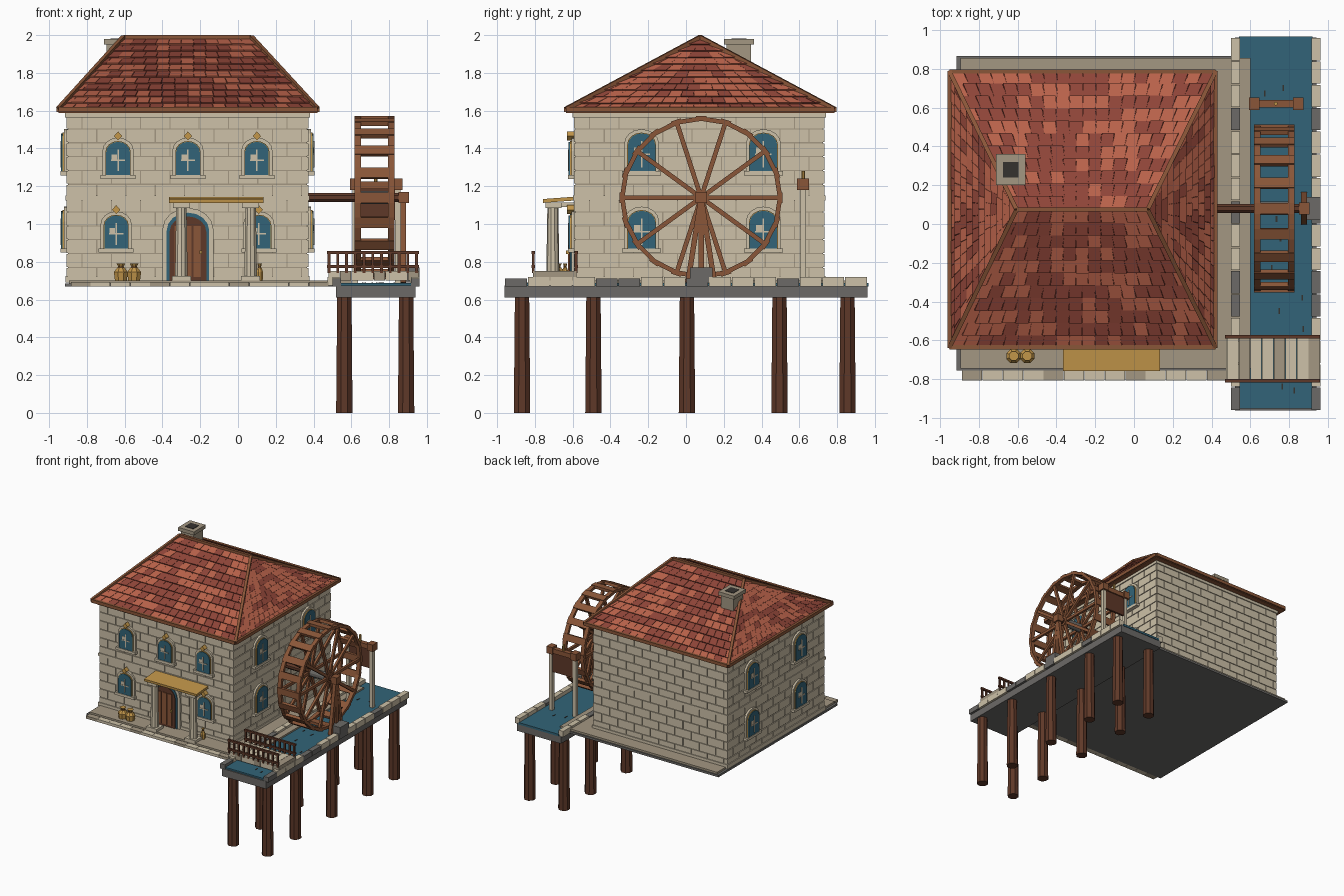
import bpy, bmesh, math, random
from mathutils import Vector, Matrix

random.seed(4)
cube = bpy.data.objects.get("Cube")
if cube:
    bpy.data.objects.remove(cube)

# Palette
PALETTE = {"pale_stone": "CDC1A8", "tan_stone": "A39782", "grey_stone": "6C6A67", "water_teal": "326478",
           "red_tile": "B9624A", "dark_tile": "8F4538", "wood": "8A5638", "dark_wood": "5E3828",
           "gold": "C2964A", "charcoal": "35322F"}
NAMES = list(PALETTE)
MATS = []


def linear(c):
    return c / 12.92 if c < 0.04045 else ((c + 0.055) / 1.055) ** 2.4


for name, code in PALETTE.items():
    col = [linear(int(code[i:i + 2], 16) / 255) for i in (0, 2, 4)] + [1]
    m = bpy.data.materials.new(name)
    m.use_nodes = True
    m.diffuse_color = col
    bsdf = next(n for n in m.node_tree.nodes if n.type == "BSDF_PRINCIPLED")
    bsdf.inputs["Base Color"].default_value = col
    bsdf.inputs["Roughness"].default_value = 0.9
    MATS.append(m)


class Part:
    """Collects simple solids into one named object."""

    def __init__(self, name):
        self.name, self.bm = name, bmesh.new()

    def loft(self, low, high, mat):
        a = [self.bm.verts.new(p) for p in low]
        b = [self.bm.verts.new(p) for p in high]
        n = len(a)
        faces = [self.bm.faces.new(a[::-1]), self.bm.faces.new(b)]
        faces += [self.bm.faces.new((a[i], a[(i + 1) % n], b[(i + 1) % n], b[i])) for i in range(n)]
        for f in faces:
            f.material_index = NAMES.index(mat)

    def box(self, x0, x1, y0, y1, z0, z1, mat, M=Matrix()):
        c = [(x0, y0), (x1, y0), (x1, y1), (x0, y1)]
        self.loft([M @ Vector((x, y, z0)) for x, y in c], [M @ Vector((x, y, z1)) for x, y in c], mat)

    def prism(self, outline, z0, z1, mat, M):
        self.loft([M @ Vector((x, y, z0)) for x, y in outline], [M @ Vector((x, y, z1)) for x, y in outline], mat)

    def beam(self, p, q, w, h, mat):
        p, q = Vector(p), Vector(q)
        M = Matrix.Translation(p) @ (q - p).to_track_quat('X', 'Z').to_matrix().to_4x4()
        self.box(0, (q - p).length, -w / 2, w / 2, -h / 2, h / 2, mat, M)

    def rod(self, p, q, r0, r1, mat, n=8):
        p, q = Vector(p), Vector(q)
        M = (q - p).to_track_quat('Z', 'Y').to_matrix()
        ring = [M @ Vector((math.cos(a), math.sin(a), 0)) for a in (math.tau * (i + .5) / n for i in range(n))]
        self.loft([p + v * r0 for v in ring], [q + v * r1 for v in ring], mat)

    def done(self):
        bmesh.ops.recalc_face_normals(self.bm, faces=self.bm.faces)
        me = bpy.data.meshes.new(self.name)
        self.bm.to_mesh(me)
        self.bm.free()
        for m in MATS:
            me.materials.append(m)
        bpy.context.collection.objects.link(bpy.data.objects.new(self.name, me))


def frame(origin, u, n):
    """Local axes: x along the wall, y up, z out of the wall."""
    return Matrix.Translation(origin) @ Matrix((u, (0, 0, 1), n)).transposed().to_4x4()


def arch(w, h):
    """Outline with a shallow rounded top, standing on y = 0."""
    rise = w * 0.42
    top = [(w / 2 * math.cos(a), h - rise + rise * math.sin(a)) for a in (math.pi * i / 8 for i in range(9))]
    return [(-w / 2, 0), (w / 2, 0)] + top


# Walls with staggered stone courses
X0, X1, Y0, Y1 = -0.90, 0.365, -0.585, 0.725
front = frame((0, Y0, 0), (1, 0, 0), (0, -1, 0))
right = frame((X1, 0, 0), (0, 1, 0), (1, 0, 0))
left = frame((X0, 0, 0), (0, -1, 0), (-1, 0, 0))
back = frame((0, Y1, 0), (-1, 0, 0), (0, 1, 0))
walls = Part("walls")
walls.box(X0, X1, Y0, Y1, 0.69, 1.6, "tan_stone")
for M, a, b in ((front, X0, X1), (right, Y0, Y1), (left, -Y1, -Y0), (back, -X1, -X0)):
    rows, brick = 12, 0.155
    rh = 0.88 / rows
    for r in range(rows):
        x = a - brick * 0.5 * (r % 2)
        while x < b:
            lo, hi = max(x, a - 0.006), min(x + brick - 0.006, b + 0.006)
            if hi - lo > 0.015:
                walls.box(lo, hi, 0.7 + r * rh, 0.7 + (r + 1) * rh - 0.006, 0, 0.007, "pale_stone", M)
            x += brick
for z0, z1, d in ((0.69, 0.725, 0.014), (1.125, 1.15, 0.013), (1.565, 1.6, 0.016)):
    walls.box(X0 - d, X1 + d, Y0 - d, Y1 + d, z0, z1, "pale_stone")
walls.done()


# Arched windows
def window(part, M, x, z, w, h, finial):
    L = M @ Matrix.Translation((x, z, 0))
    part.prism(arch(w + 0.04, h + 0.022), 0, 0.022, "pale_stone", L)
    part.prism(arch(w + 0.008, h + 0.004), 0, 0.030, "gold", L)
    part.prism(arch(w, h), 0, 0.036, "water_teal", L)
    part.box(-0.004, 0.004, 0.02, h - 0.04, 0.03, 0.041, "pale_stone", L)
    part.box(-w * 0.3, w * 0.3, h * 0.42, h * 0.42 + 0.008, 0.03, 0.041, "pale_stone", L)
    part.box(-w * 0.28, -0.006, h * 0.44, h * 0.62, 0.03, 0.038, "pale_stone", L)
    part.box(-w / 2 - 0.03, w / 2 + 0.03, -0.022, 0, 0, 0.04, "pale_stone", L)
    if finial:
        part.prism([(0, h + 0.008), (0.022, h + 0.03), (0, h + 0.055), (-0.022, h + 0.03)], 0, 0.045, "gold", L)


windows = Part("windows")
for x in (-0.635, -0.265, 0.1):
    window(windows, front, x, 1.26, 0.125, 0.175, True)
for x in (-0.645, 0.11):
    window(windows, front, x, 0.87, 0.125, 0.175, True)
for M, s in ((right, 1), (left, -1)):
    for y in (-0.235, 0.41):
        for z in (1.28, 0.87):
            window(windows, M, y * s, z, 0.145, 0.2, False)
windows.done()

# Door
door = Part("door")
D = front @ Matrix.Translation((-0.265, 0.7, 0))
door.prism(arch(0.27, 0.385), 0, 0.022, "pale_stone", D)
door.prism(arch(0.225, 0.36), 0, 0.028, "water_teal", D)
door.prism(arch(0.195, 0.34), 0, 0.034, "dark_wood", D)
for x in (-0.05, 0, 0.05):
    door.box(x - 0.02, x + 0.02, 0.02, 0.29, 0.03, 0.04, "wood", D)
door.box(0.06, 0.075, 0.14, 0.16, 0.03, 0.05, "gold", D)
door.done()

# Porch with two columns and a sloping canopy
porch = Part("porch")
for x in (-0.3, 0.067):
    porch.box(x - 0.05, x + 0.05, -0.75, -0.66, 0.7, 0.725, "pale_stone")
    porch.rod((x, -0.705, 0.725), (x, -0.705, 1.09), 0.035, 0.029, "pale_stone", 10)
    porch.box(x - 0.045, x + 0.045, -0.745, -0.66, 1.085, 1.115, "pale_stone")
    porch.box(x - 0.02, x + 0.02, -0.7, -0.58, 1.09, 1.115, "pale_stone")
porch.beam((-0.115, -0.757, 1.122), (-0.115, -0.585, 1.135), 0.5, 0.02, "gold")
porch.done()

# Hipped roof with overlapping tiles
A, B, C, E = [Vector(p) for p in ((-0.95, -0.635, 1.6), (0.42, -0.635, 1.6), (0.42, 0.785, 1.6), (-0.95, 0.785, 1.6))]
R0, R1 = Vector((-0.605, 0.075, 1.98)), Vector((0.07, 0.075, 1.98))
roof = Part("roof")
roof.box(A.x, B.x, A.y, C.y, 1.588, 1.6, "wood")
for a, b, c, d in ((A, B, R1, R0), (B, C, R1, R1), (C, E, R0, R1), (E, A, R0, R0)):
    n = (b - a).cross(d - a).normalized()
    drop = -0.01 * n
    fs = [roof.bm.verts.new(p) for p in ((a, b, c, d) if c != d else (a, b, c))]
    roof.bm.faces.new(fs).material_index = NAMES.index("dark_tile")
    rows, tone = 11, "red_tile"
    for r in range(rows):
        t0, t1 = r / rows, (r + 1) / rows
        l0, r0, l1, r1 = a.lerp(d, t0), b.lerp(c, t0), a.lerp(d, t1), b.lerp(c, t1)
        k = max(1, round((r0 - l0).length / 0.068))
        cuts = [0] + [(i + 0.5 * (r % 2)) / k for i in range(r % 2 == 0, k)] + [1]
        for u, v in zip(cuts, cuts[1:]):
            if random.random() < 0.6:
                tone = random.choice(("red_tile", "dark_tile"))
            v -= 0.002
            lift = n * random.uniform(0.009, 0.013)
            quad = [l0.lerp(r0, u), l0.lerp(r0, v), l1.lerp(r1, v), l1.lerp(r1, u)]
            if r == rows - 1 and c == d:
                quad.pop()
            roof.loft([p + drop for p in quad], [p + (lift if i < 2 else n * 0.003) for i, p in enumerate(quad)], tone)
roof.done()

trim = Part("roof_trim")
for p, q in ((A, B), (B, C), (C, E), (E, A), (A, R0), (E, R0), (B, R1), (C, R1), (R0, R1)):
    trim.beam(p + Vector((0, 0, 0.006)), q + Vector((0, 0, 0.006)), 0.022, 0.028, "wood")
trim.done()

# Chimney
chimney = Part("chimney")
chimney.box(-0.695, -0.575, 0.215, 0.345, 1.72, 1.955, "tan_stone")
chimney.box(-0.71, -0.56, 0.2, 0.36, 1.95, 1.98, "tan_stone")
chimney.box(-0.675, -0.595, 0.24, 0.32, 1.975, 1.983, "charcoal")
chimney.done()

# Courtyard slab and front pavers
slab = Part("courtyard_slab")
slab.box(-0.915, 0.6, -0.755, 0.865, 0.668, 0.686, "grey_stone")
slab.box(-0.895, 0.6, -0.745, 0.855, 0.686, 0.702, "tan_stone")
for i in range(13):
    x = -0.885 + i * 0.105
    slab.box(x, x + 0.103, -0.805, -0.755, 0.67, 0.693, "tan_stone" if i % 4 == 0 else "pale_stone")
slab.done()

# Grain sacks
sacks = Part("grain_sacks")
for x, y, s in ((-0.62, -0.68, 1), (-0.55, -0.68, 1), (0.115, -0.64, 0.5)):
    z = 0.7
    for h, r0, r1, mat in ((0.045, 0.034, 0.04, "gold"), (0.025, 0.04, 0.02, "gold"),
                           (0.006, 0.017, 0.017, "dark_wood"), (0.016, 0.016, 0.026, "gold")):
        sacks.rod((x, y, z), (x, y, z + h), r0 * s, r1 * s, mat)
        z += h
sacks.done()

# Raised canal on piles
canal = Part("canal")
canal.box(0.52, 0.94, -0.96, 0.96, 0.61, 0.675, "grey_stone")
canal.box(0.54, 0.92, -0.95, 0.965, 0.67, 0.688, "water_teal")
for side in (0.5, 0.915):
    for i in range(16):
        y = -0.96 + i * 0.12
        dark = i % 4 == 0 or i % 7 == 5
        canal.box(side, side + 0.045, y + 0.003, y + 0.117, 0.67, 0.712 if dark else 0.72,
                  "grey_stone" if dark else "pale_stone")
for i in range(12):
    x, y = random.uniform(0.64, 0.88), random.uniform(-0.9, 0.9)
    canal.box(x, x + 0.008, y, y + 0.03, 0.686, 0.691, "charcoal")
canal.done()

piles = Part("piles")
for x in (0.563, 0.89):
    for y in (-0.868, -0.49, 0.005, 0.495, 0.855):
        piles.rod((x, y, 0), (x, y, 0.615), 0.047, 0.041, "dark_wood")
piles.done()

# Footbridge with railings
bridge = Part("footbridge")
for i in range(8):
    x = 0.48 + i * 0.06
    bridge.box(x, x + 0.058, -0.81, -0.58, 0.70, 0.75, ("pale_stone", "tan_stone")[i % 3 == 1])
for x in (0.475, 0.91):
    bridge.box(x, x + 0.045, -0.805, -0.585, 0.675, 0.72, "pale_stone")
for y in (-0.808, -0.582):
    for z in (0.775, 0.85):
        bridge.box(0.47, 0.957, y - 0.009, y + 0.009, z - 0.008, z + 0.008, "dark_wood")
    for i in range(11):
        x = 0.482 + i * 0.0463
        bridge.box(x - 0.007, x + 0.007, y - 0.007, y + 0.007, 0.74, 0.85, "dark_wood")
bridge.done()

# Water wheel
HY, HZ, COUNT = 0.08, 1.14, 20


def polar(x, r, a):
    return Vector((x, HY + r * math.cos(a), HZ + r * math.sin(a)))


wheel = Part("water_wheel")
for i in range(COUNT):
    a, b = math.tau * i / COUNT, math.tau * (i + 1) / COUNT
    for x in (0.634, 0.811):
        wheel.beam(polar(x, 0.418, a), polar(x, 0.418, b), 0.034, 0.024, "wood")
        if i % 2 == 0:
            wheel.beam(polar(x, 0.02, a), polar(x, 0.415, a), 0.02, 0.024, "wood")
    M = Matrix.Translation((0, HY, HZ)) @ Matrix.Rotation(a, 4, 'X')
    wheel.box(0.618, 0.828, 0.408, 0.432, -0.028, 0.028, "wood", M)
wheel.done()

axle = Part("axle")
axle.rod((0.36, HY, HZ), (0.9, HY, HZ), 0.026, 0.026, "dark_wood")
axle.rod((0.65, HY, HZ), (0.795, HY, HZ), 0.036, 0.036, "grey_stone", 12)
for x in (0.634, 0.811):
    axle.rod((x - 0.017, HY, HZ), (x + 0.017, HY, HZ), 0.042, 0.042, "wood", 12)
for dy in (-0.07, 0, 0.07):
    axle.beam((0.875, HY + dy, 0.69), (0.875, HY, HZ), 0.03, 0.028, "wood")
axle.box(0.85, 0.905, HY - 0.03, HY + 0.03, HZ - 0.03, HZ + 0.03, "wood")
axle.box(0.86, 0.96, HY - 0.06, HY + 0.06, 0.69, 0.77, "grey_stone")
axle.done()

# Sluice gate
sluice = Part("sluice_gate")
for x in (0.62, 0.845):
    sluice.box(x - 0.015, x + 0.015, 0.605, 0.635, 0.68, 1.2, "pale_stone")
    sluice.box(x - 0.027, x + 0.027, 0.588, 0.652, 1.18, 1.24, "wood")
sluice.box(0.6, 0.865, 0.6, 0.64, 1.185, 1.225, "wood")
sluice.box(0.635, 0.83, 0.611, 0.629, 1.02, 1.19, "dark_wood")
sluice.rod((0.73, 0.62, 1.2), (0.73, 0.62, 1.28), 0.01, 0.01, "gold")
sluice.done()
